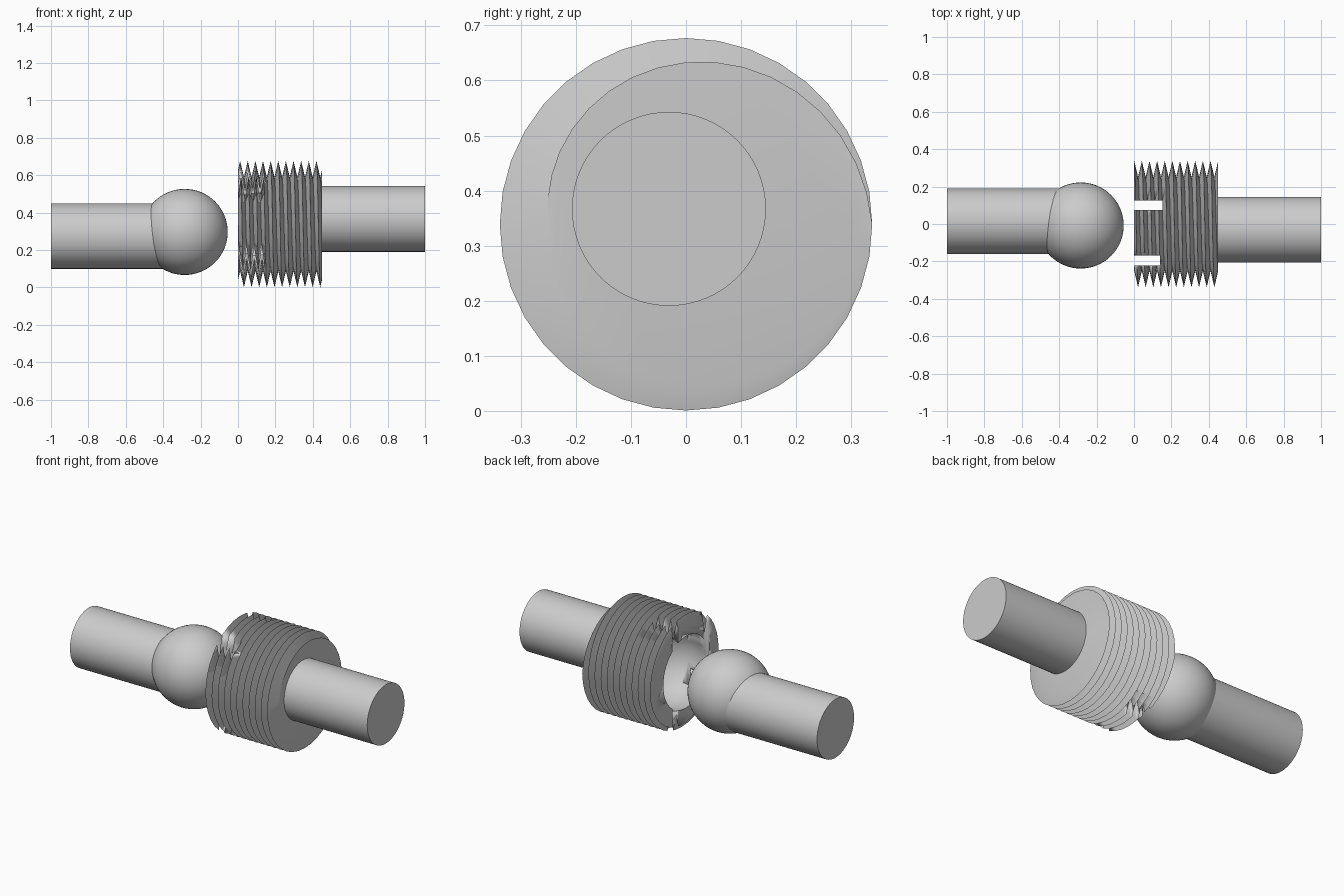
import bpy, bmesh
from math import pi, cos, sin

cube = bpy.data.objects.get("Cube")
if cube:
    bpy.data.objects.remove(cube, do_unlink=True)

grey = bpy.data.materials.new("plain grey")
grey.use_nodes = True
grey.diffuse_color = (0.6, 0.6, 0.6, 1)
grey.node_tree.nodes["Principled BSDF"].inputs["Base Color"].default_value = grey.diffuse_color


def finish(name):
    obj = bpy.context.object
    obj.name = name
    obj.data.materials.clear()
    obj.data.materials.append(grey)
    bpy.ops.object.shade_smooth_by_angle(angle=pi / 6)
    return obj


def rod(name, x0, x1, y, z, radius):
    bpy.ops.mesh.primitive_cylinder_add(
        vertices=64, radius=radius, depth=x1 - x0,
        location=((x0 + x1) / 2, y, z), rotation=(0, pi / 2, 0))
    return finish(name)


def ball(name, x, y, z, radius):
    bpy.ops.mesh.primitive_uv_sphere_add(
        segments=48, ring_count=32, radius=radius,
        location=(x, y, z), rotation=(0, pi / 2, 0))
    return finish(name)


def cut(target, cutter):
    mod = target.modifiers.new(cutter.name, "BOOLEAN")
    mod.operation = "DIFFERENCE"
    mod.solver = "EXACT"
    mod.object = cutter
    cutter.hide_render = True
    cutter.hide_set(True)


# Ball half of the joint
rod("ball_rod", -1, -0.3, 0.015, 0.275, 0.175)
ball("joint_ball", -0.285, -0.008, 0.297, 0.23)

# Socket collar: a helical V thread trimmed flat at both ends
LENGTH, PITCH, ROOT, CREST = 0.45, 0.0408, 0.25, 0.338
COLUMNS, ROWS = 36, 30
CENTRE_Z = 0.339


def thread_point(column, row):
    turn = column / COLUMNS
    start = LENGTH - 13 * PITCH + turn * PITCH
    x = min(max(start + row * PITCH / 2, 0), LENGTH)
    phase = ((x - start) / PITCH) % 1
    r = ROOT + (CREST - ROOT) * abs(1 - 2 * phase)
    a = turn * 2 * pi
    return x, r * cos(a), CENTRE_Z + r * sin(a)


bm = bmesh.new()
grid = [[bm.verts.new(thread_point(c, r)) for r in range(ROWS + 1)]
        for c in range(COLUMNS)]
for c in range(COLUMNS):
    last = c == COLUMNS - 1
    following = grid[0] if last else grid[c + 1]
    shift = 2 if last else 0
    for r in range(ROWS - shift):
        bm.faces.new((grid[c][r], following[r + shift],
                      following[r + shift + 1], grid[c][r + 1]))
bmesh.ops.remove_doubles(bm, verts=bm.verts[:], dist=0.00005)
bmesh.ops.dissolve_degenerate(bm, edges=bm.edges[:], dist=0.00005)
bmesh.ops.holes_fill(bm, edges=[e for e in bm.edges if e.is_boundary], sides=0)
bmesh.ops.triangulate(bm, faces=[f for f in bm.faces if len(f.verts) == 4])
bmesh.ops.recalc_face_normals(bm, faces=bm.faces[:])
mesh = bpy.data.meshes.new("threaded_collar")
bm.to_mesh(mesh)
bm.free()
collar = bpy.data.objects.new("threaded_collar", mesh)
bpy.context.collection.objects.link(collar)
bpy.ops.object.select_all(action="DESELECT")
bpy.context.view_layer.objects.active = collar
collar.select_set(True)
finish("threaded_collar")

# Round cavity and two upright slots in the open end
cut(collar, ball("cavity_cutter", 0.1, 0, CENTRE_Z, 0.237))
for name, y, depth in (("back", 0.1, 0.153), ("front", -0.195, 0.14)):
    bpy.ops.mesh.primitive_cube_add(size=1, location=(depth - 0.25, y, CENTRE_Z))
    bpy.context.object.scale = (0.5, 0.052, 1)
    cut(collar, finish(name + "_slot_cutter"))

# Socket half of the joint
rod("socket_rod", 0.43, 1, -0.031, 0.367, 0.176)
